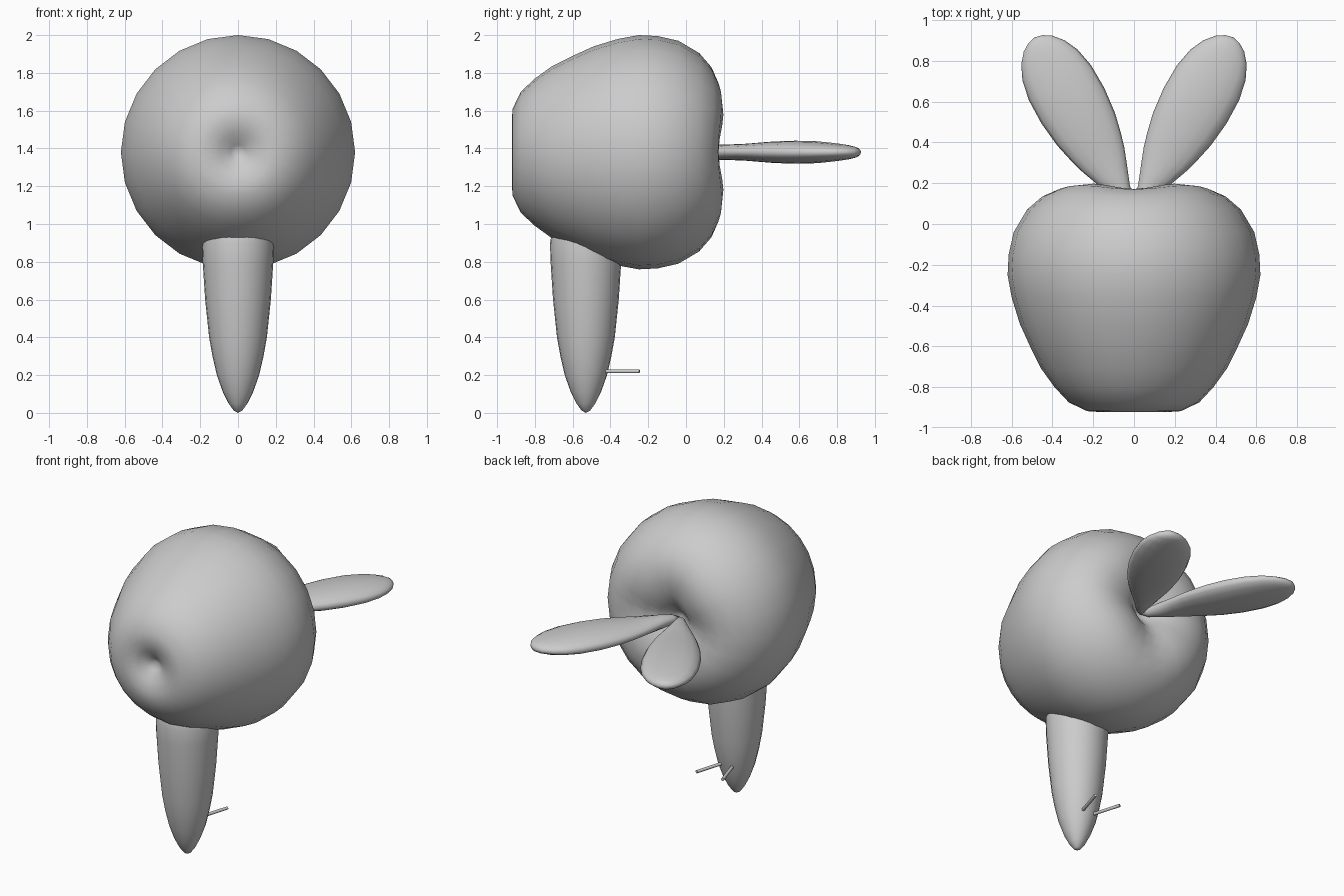
import bpy, bmesh, math
from mathutils import Vector

if "Cube" in bpy.data.objects:
    bpy.data.objects.remove(bpy.data.objects["Cube"])

grey = bpy.data.materials.new("plain grey")
grey.diffuse_color = (0.6, 0.6, 0.6, 1)
grey.use_nodes = True
grey.node_tree.nodes["Principled BSDF"].inputs["Base Color"].default_value = grey.diffuse_color


def loft(name, rings):
    """Skin a list of point rings; a ring holding one point becomes a tip."""
    bm = bmesh.new()
    loops = [[bm.verts.new(p) for p in ring] for ring in rings]
    for a, b in zip(loops, loops[1:]):
        n = max(len(a), len(b))
        for i in range(n):
            j = (i + 1) % n
            quad = [a[i % len(a)], a[j % len(a)], b[j % len(b)], b[i % len(b)]]
            bm.faces.new(list(dict.fromkeys(quad)))
    bmesh.ops.recalc_face_normals(bm, faces=bm.faces)
    for f in bm.faces:
        f.smooth = True
    mesh = bpy.data.meshes.new(name)
    bm.to_mesh(mesh)
    bm.free()
    mesh.materials.append(grey)
    obj = bpy.data.objects.new(name, mesh)
    bpy.context.collection.objects.link(obj)
    return obj


def angles(n):
    return [2 * math.pi * i / n for i in range(n)]


# Apple lying on its side: (radius, y, lobe height) from front to back dimple
apple = [(0, -0.84, 0), (0.04, -0.862, 0), (0.10, -0.905, 0), (0.17, -0.922, 0),
         (0.23, -0.918, 0), (0.32, -0.875, 0), (0.39, -0.80, 0), (0.455, -0.71, 0),
         (0.51, -0.60, 0), (0.56, -0.49, 0), (0.60, -0.36, 0), (0.62, -0.25, 0),
         (0.615, -0.15, 0), (0.59, -0.04, 0), (0.525, 0.07, 0.005),
         (0.45, 0.135, 0.012), (0.37, 0.17, 0.02), (0.28, 0.172, 0.026),
         (0.19, 0.155, 0.022), (0.11, 0.115, 0.01), (0.05, 0.065, 0), (0, 0.03, 0)]
rings = []
for r, y, lobe in apple:
    if r == 0:
        rings.append([(0, y, 1.38)])
    else:
        rings.append([(r * math.sin(t), y + lobe * math.sin(2 * t) ** 2,
                       1.38 + r * math.cos(t)) for t in angles(24)])
loft("apple_head", rings)

# Tapered root below the apple: (radius, z)
root = [(0, 0), (0.022, 0.012), (0.05, 0.05), (0.08, 0.11), (0.112, 0.2),
        (0.135, 0.3), (0.153, 0.4), (0.174, 0.6), (0.187, 0.8), (0.19, 0.9),
        (0.17, 1.0), (0.1, 1.06), (0, 1.08)]
loft("tapered_body", [
    [(0, -0.53, z)] if r == 0 else
    [(r * math.cos(t), -0.53 + r * math.sin(t), z) for t in angles(24)]
    for r, z in root])

# Leaf: (distance along leaf, half width, half thickness)
leaf = [(-0.06, 0, 0), (0, 0.03, 0.03), (0.08, 0.055, 0.04), (0.17, 0.09, 0.042),
        (0.25, 0.12, 0.045), (0.32, 0.14, 0.05), (0.42, 0.163, 0.057),
        (0.55, 0.177, 0.061), (0.68, 0.175, 0.058), (0.78, 0.155, 0.049),
        (0.85, 0.122, 0.04), (0.90, 0.08, 0.03), (0.925, 0.04, 0.02), (0.935, 0, 0)]

for side, label in ((1, "right"), (-1, "left")):
    # Leaves fan out from the back dimple
    along = Vector((0.49 * side, 0.872, 0))
    across = Vector((0.872 * side, -0.49, 0))
    base = Vector((0.03 * side, 0.10, 1.38))
    rings = []
    for u, w, h in leaf:
        c = base + along * u
        rings.append([c] if w == 0 else [
            c + across * w * math.cos(t) + Vector((0, 0, h * math.sin(t)))
            for t in angles(16)])
    loft(label + "_leaf", rings)

    # Thin pegs behind the lower tip
    start = Vector((0.03 * side, -0.46, 0.22))
    end = Vector((0.095 * side, -0.247, 0.22))
    d = (end - start).normalized()
    s = Vector((d.y, -d.x, 0))
    rod = [[p + s * 0.01 * math.cos(t) + Vector((0, 0, 0.01 * math.sin(t)))
            for t in angles(10)] for p in (start, end)]
    peg = loft(label + "_peg", [[start]] + rod + [[end]])
    bpy.context.view_layer.objects.active = peg
    peg.select_set(True)
    bpy.ops.object.shade_smooth_by_angle(angle=math.radians(40))
    peg.select_set(False)
